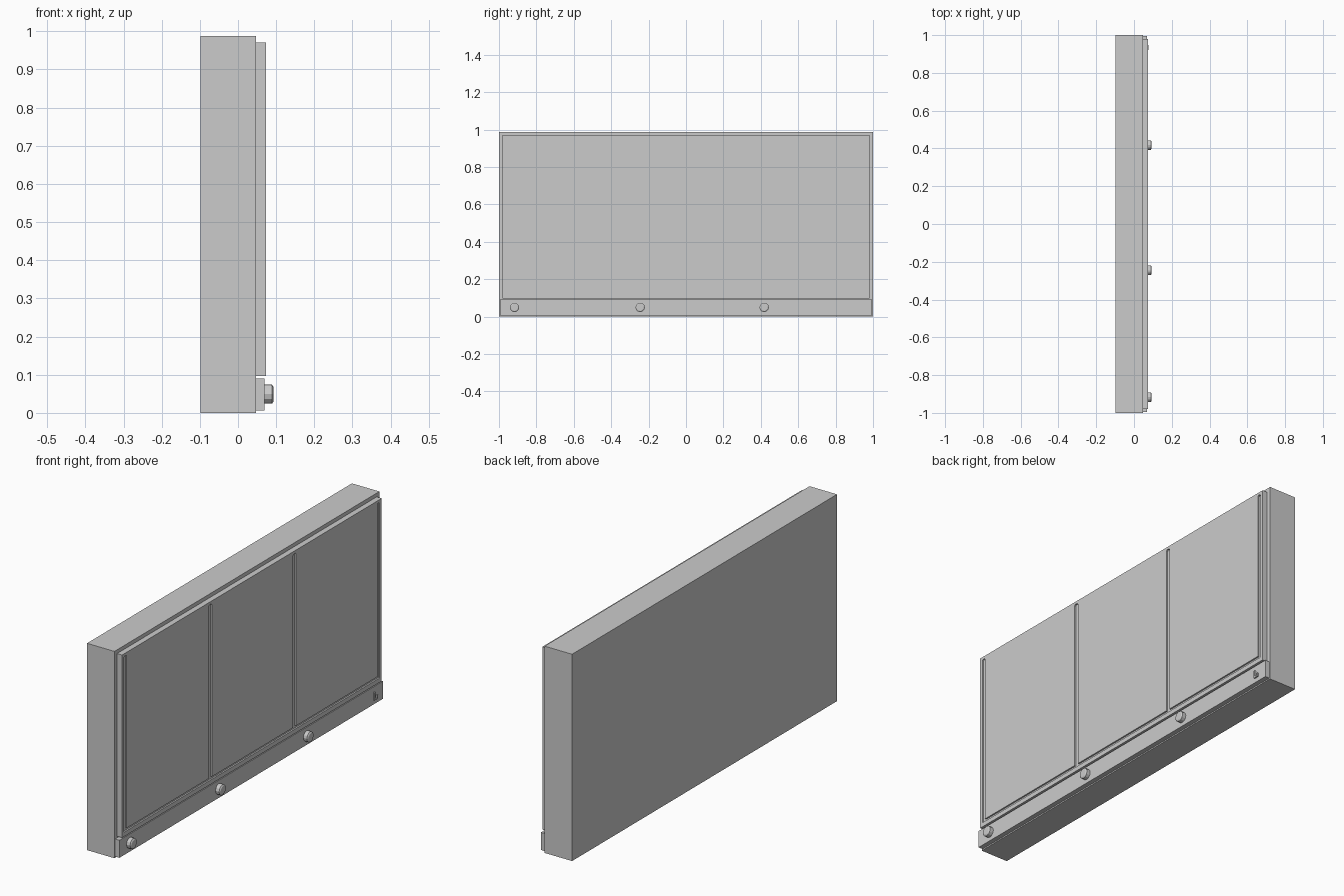
import bpy, bmesh, math
from mathutils import Matrix

if "Cube" in bpy.data.objects:
    bpy.data.objects.remove(bpy.data.objects["Cube"])


def finish(name, bm):
    bmesh.ops.recalc_face_normals(bm, faces=bm.faces)
    me = bpy.data.meshes.new(name)
    bm.to_mesh(me)
    bm.free()
    ob = bpy.data.objects.new(name, me)
    bpy.context.collection.objects.link(ob)
    return ob


def box(name, x, y, z):
    bm = bmesh.new()
    bmesh.ops.create_cube(bm, size=1)
    for v in bm.verts:
        v.co = [(a + b) / 2 + c * (b - a) for (a, b), c in zip((x, y, z), v.co)]
    return finish(name, bm)


def extrude_profile(name, points, x0, x1):
    """Extrude a (y, z) outline along x."""
    bm = bmesh.new()
    face = bm.faces.new([bm.verts.new((x0, y, z)) for y, z in points])
    ext = bmesh.ops.extrude_face_region(bm, geom=[face])
    for g in ext["geom"]:
        if isinstance(g, bmesh.types.BMVert):
            g.co.x = x1
    return finish(name, bm)


# Main slab
box("wall_slab", (-0.098, 0.047), (-1, 1), (0, 0.988))

# Raised front panel with comb-shaped grooves
panel = box("front_panel", (0.047, 0.0735), (-0.98, 0.98), (0.097, 0.97))
grooves = [(-0.965, -0.945), (-0.325, -0.302), (0.312, 0.333), (0.947, 0.965)]
outline = [(-0.965, 0.118), (0.965, 0.118)]
for a, b in reversed(grooves):
    if b < 0.96:
        outline.append((b, 0.13))
    outline += [(b, 0.952), (b - 0.005, 0.957), (a + 0.005, 0.957), (a, 0.952)]
    if a > -0.96:
        outline.append((a, 0.13))
cutter = extrude_profile("groove_cutter", outline, 0.066, 0.1)
cutter.hide_render = True
cutter.hide_viewport = True
cut = panel.modifiers.new("grooves", "BOOLEAN")
cut.operation = "DIFFERENCE"
cut.solver = "EXACT"
cut.object = cutter

# Lower rail
box("lower_rail", (0.047, 0.070), (-0.995, 0.995), (0.006, 0.09))

# Rail bolts with chamfered heads
for i, y in enumerate((-0.917, -0.245, 0.418)):
    bm = bmesh.new()
    rot = Matrix.Rotation(math.pi / 2, 4, "Y")
    for x0, x1, r0, r1 in ((0.069, 0.089, 0.025, 0.025), (0.089, 0.093, 0.025, 0.019)):
        bmesh.ops.create_cone(bm, cap_ends=True, segments=12, radius1=r0, radius2=r1,
                              depth=x1 - x0,
                              matrix=Matrix.Translation(((x0 + x1) / 2, y, 0.049)) @ rot)
    finish(f"rail_bolt_{i + 1}", bm)

# Small bent clip at the rail end
extrude_profile("rail_clip", [(0.922, 0.027), (0.948, 0.027), (0.948, 0.045), (0.942, 0.045),
                              (0.942, 0.034), (0.929, 0.034), (0.929, 0.064), (0.922, 0.064)],
                0.069, 0.077)
